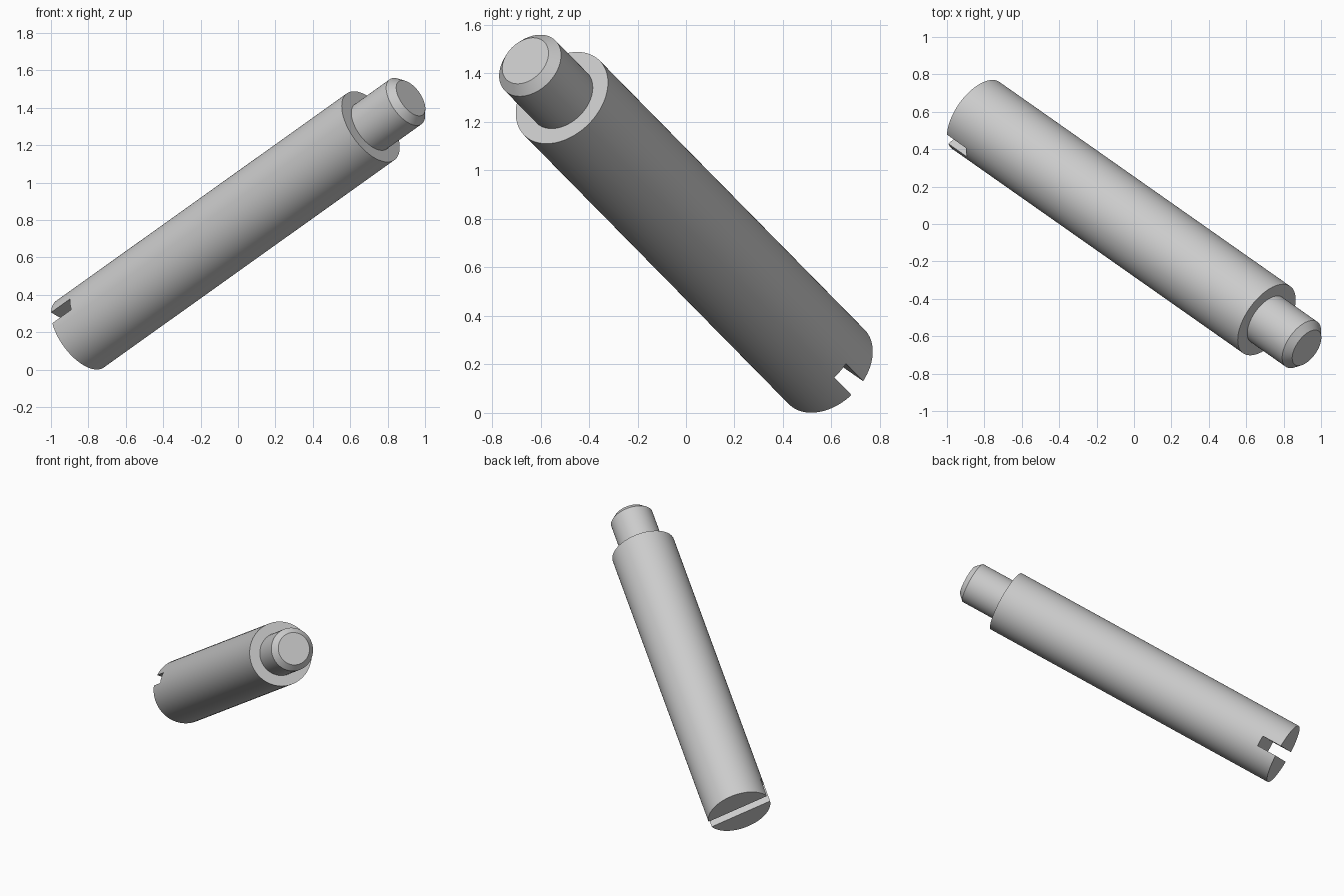
import bpy, bmesh, math
from mathutils import Vector, Matrix

cube = bpy.data.objects.get("Cube")
if cube:
    bpy.data.objects.remove(cube, do_unlink=True)

# Material
steel = bpy.data.materials.new("steel_grey")
steel.use_nodes = True
GREY = (0.6, 0.6, 0.6, 1)
steel.diffuse_color = GREY
steel.node_tree.nodes["Principled BSDF"].inputs["Base Color"].default_value = GREY

# Tilted frame: long axis, slot width direction, slot run direction
tail = Vector((-0.845, 0.58, 0.19))
axis = Vector((1.741, -1.223, 1.2425)).normalized()
across = Vector((-0.095, 0.64, 0.76))
across = (across - axis * across.dot(axis)).normalized()
along = across.cross(axis)
frame = Matrix((along, across, axis)).transposed().to_4x4()
frame.translation = tail


def make_object(name, bm):
    bmesh.ops.recalc_face_normals(bm, faces=bm.faces)
    mesh = bpy.data.meshes.new(name)
    bm.transform(frame)
    bm.to_mesh(mesh)
    bm.free()
    mesh.materials.append(steel)
    ob = bpy.data.objects.new(name, mesh)
    bpy.context.collection.objects.link(ob)
    return ob


# Turned body: (radius, distance along axis) for shank, shoulder, pin, chamfer
SIDES = 96
profile = [(0.219, 0), (0.219, 2.2), (0.147, 2.2), (0.147, 2.464), (0.11, 2.503)]
bm = bmesh.new()
rings = []
for r, h in profile:
    turns = [2 * math.pi * i / SIDES for i in range(SIDES)]
    rings.append([bm.verts.new((r * math.cos(t), r * math.sin(t), h)) for t in turns])
for low, high in zip(rings, rings[1:]):
    for i in range(SIDES):
        j = (i + 1) % SIDES
        bm.faces.new((low[i], low[j], high[j], high[i]))
bm.faces.new(rings[0])
bm.faces.new(rings[-1])
screw = make_object("slotted_dog_point_screw", bm)

# Driver slot cutter across the tail end
DEPTH, WIDTH = 0.143, 0.075
bm = bmesh.new()
bmesh.ops.create_cube(bm, size=1)
bmesh.ops.scale(bm, vec=(1, WIDTH, 2 * DEPTH), verts=bm.verts)
cutter = make_object("slot_cutter", bm)
cutter.hide_render = True

cut = screw.modifiers.new("driver_slot", 'BOOLEAN')
cut.operation = 'DIFFERENCE'
cut.solver = 'EXACT'
cut.object = cutter

# Bake the cut, drop the cutter, shade smooth with sharp edges kept
bpy.ops.object.select_all(action='DESELECT')
screw.select_set(True)
bpy.context.view_layer.objects.active = screw
bpy.ops.object.modifier_apply(modifier=cut.name)
bpy.data.objects.remove(cutter, do_unlink=True)
bpy.ops.object.shade_smooth_by_angle(angle=math.radians(30))
